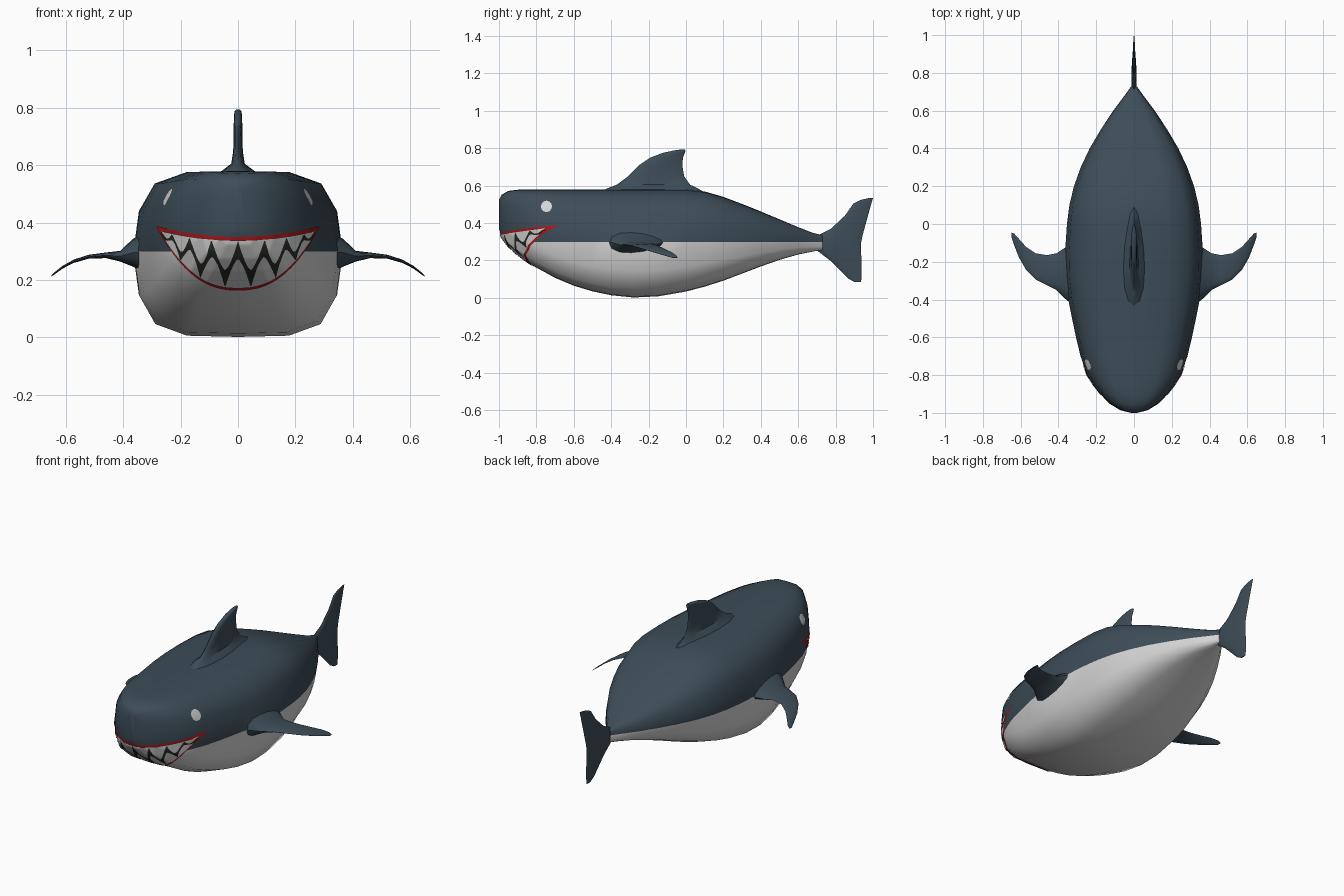
import bpy, bmesh, math
from mathutils import Vector
from mathutils.bvhtree import BVHTree

if "Cube" in bpy.data.objects:
    bpy.data.objects.remove(bpy.data.objects["Cube"])


def material(name, rgb):
    m = bpy.data.materials.new(name)
    m.diffuse_color = (*rgb, 1)
    m.use_nodes = True
    m.node_tree.nodes["Principled BSDF"].inputs["Base Color"].default_value = m.diffuse_color
    return m


SLATE = material("slate_skin", (0.047, 0.074, 0.097))
WHITE = material("pale_white", (0.66, 0.66, 0.66))
RED = material("lip_red", (0.42, 0.008, 0.01))
DARK = material("mouth_dark", (0.021, 0.025, 0.018))


def finish(name, bm, mats, mirror=False, angle=40):
    me = bpy.data.meshes.new(name)
    bm.to_mesh(me)
    bm.free()
    ob = bpy.data.objects.new(name, me)
    bpy.context.collection.objects.link(ob)
    for m in mats:
        me.materials.append(m)
    bpy.ops.object.select_all(action='DESELECT')
    ob.select_set(True)
    bpy.context.view_layer.objects.active = ob
    bpy.ops.object.shade_smooth_by_angle(angle=math.radians(angle))
    if mirror:
        ob.modifiers.new("mirror", 'MIRROR')
    return ob


def loft(rings):
    """Skin a list of closed rings and cap both ends."""
    bm = bmesh.new()
    vr = [[bm.verts.new(p) for p in r] for r in rings]
    n = len(vr[0])
    for a, b in zip(vr, vr[1:]):
        for i in range(n):
            j = (i + 1) % n
            bm.faces.new((a[i], a[j], b[j], b[i]))
    bm.faces.new(vr[0])
    bm.faces.new(vr[-1])
    bmesh.ops.recalc_face_normals(bm, faces=bm.faces)
    return bm


# Body: boxy 16-sided section swept along y (y, half width, bottom, top)
stations = [
    (-1.0, .015, .37, .525), (-.985, .075, .325, .552), (-.95, .13, .277, .572),
    (-.9, .18, .232, .578), (-.85, .217, .195, .58), (-.8, .246, .162, .58),
    (-.7, .283, .107, .58), (-.6, .307, .065, .58), (-.5, .328, .035, .58),
    (-.4, .348, .014, .58), (-.28, .362, .002, .58), (-.15, .365, .008, .58),
    (0, .355, .034, .58), (.1, .342, .06, .569), (.2, .318, .092, .54),
    (.3, .282, .13, .502), (.4, .235, .168, .462), (.5, .176, .203, .42),
    (.6, .11, .232, .378), (.68, .05, .248, .347), (.73, .014, .256, .335)]
quarter = [(0, 1), (.49, .985), (.795, .845), (.945, .51), (1, 0)]
half = quarter + [(x, -z) for x, z in quarter[-2::-1]]
section = half + [(-x, z) for x, z in half[-2:0:-1]]
body_bm = loft([[(w * x, y, (lo + hi) / 2 + (hi - lo) / 2 * z) for x, z in section]
                for y, w, lo, hi in stations])

# Pale belly below a level cut line
bmesh.ops.bisect_plane(body_bm, geom=body_bm.verts[:] + body_bm.edges[:] + body_bm.faces[:],
                       plane_co=(0, 0, .3), plane_no=(0, 0, 1))
for f in body_bm.faces:
    f.material_index = int(f.calc_center_median().z < .3)
tree = BVHTree.FromBMesh(body_bm)
finish("body", body_bm, [SLATE, WHITE], angle=50)


def blade(c0, c1, t, n=14):
    """Teardrop fin section: (chord position, thickness) pairs."""
    pts = []
    for i in range(n):
        a = 2 * math.pi * i / n
        u = (1 - math.cos(a)) / 2
        pts.append((c0 + (c1 - c0) * u, t * math.sin(a) * (1.2 - .5 * u)))
    return pts


# Dorsal fin (z, front, back, half thickness)
dorsal = [(.55, -.47, .12, .08), (.582, -.43, .07, .055), (.605, -.37, .022, .024),
          (.65, -.31, -.01, .017), (.71, -.25, -.02, .016), (.75, -.19, -.016, .015),
          (.775, -.125, -.006, .014), (.787, -.07, -.003, .012), (.794, -.025, -.007, .006)]
finish("dorsal_fin", loft([[(t, y, z) for y, t in blade(a, b, h)] for z, a, b, h in dorsal]), [SLATE])

# Tail fin
tail = [(.085, .9, .936, .003), (.105, .865, .938, .005), (.15, .82, .939, .007),
        (.2, .77, .938, .009), (.25, .705, .936, .012), (.29, .68, .935, .014),
        (.335, .705, .944, .012), (.37, .775, .954, .009), (.44, .85, .973, .007),
        (.505, .895, .991, .005), (.524, .935, .997, .004), (.534, .98, 1.0, .002)]
finish("tail_fin", loft([[(t, y, z) for y, t in blade(a, b, h)] for z, a, b, h in tail]), [SLATE])

# Pectoral fins (x, front, back, height, half thickness)
pectoral = [(.31, -.44, -.08, .295, .075), (.365, -.395, -.125, .295, .05),
            (.41, -.35, -.155, .283, .019), (.46, -.325, -.165, .286, .01),
            (.52, -.295, -.155, .281, .007), (.57, -.245, -.122, .266, .006),
            (.61, -.175, -.078, .245, .005), (.635, -.11, -.05, .226, .004),
            (.649, -.07, -.045, .214, .002)]
finish("pectoral_fins", loft([[(x, y, z + t) for y, t in blade(a, b, h)]
                              for x, a, b, z, h in pectoral]), [SLATE], mirror=True)


def on_skin(origin, direction, offset):
    hit, normal, _, _ = tree.ray_cast(Vector(origin), Vector(direction))
    return hit + normal * offset


def plate(name, mat, half_width, lo, hi, offset, nx=160, nz=16):
    """Thin painted patch between two curves, laid on the skin from the front."""
    bm = bmesh.new()
    grid = []
    for i in range(nx + 1):
        x = half_width * (2 * i / nx - 1)
        a, b = lo(x), max(lo(x), hi(x))
        grid.append([bm.verts.new(on_skin((x + 1e-5, -2, a + (b - a) * j / nz), (0, 1, 0), offset))
                     for j in range(nz + 1)])
    for p, q in zip(grid, grid[1:]):
        for j in range(nz):
            bm.faces.new((p[j], q[j], q[j + 1], p[j + 1]))
    bmesh.ops.dissolve_degenerate(bm, dist=1e-6, edges=bm.edges)
    return finish(name, bm, [mat])


# Mouth: red lips, dark inside, two rows of interlocking teeth
def lip_hi(x): return .35 + .037 * (x / .28) ** 2
def lip_lo(x): return .165 + .215 * (abs(x) / .28) ** 2.4
def in_hi(x): return lip_hi(x) - .012
def in_lo(x): return lip_lo(x) + .011


def tooth(x, edges):
    """Height 0..1 of the tooth row at x, pointed between the given edges."""
    x = abs(x)
    for a, b in zip(edges, edges[1:]):
        if a <= x <= b:
            return 1 - abs(2 * (x - a) / (b - a) - 1) ** 1.5
    return 0


def upper_tip(x):
    return in_hi(x) - .62 * (in_hi(x) - in_lo(x)) * tooth(x, (0, .09, .165, .225, .27))


def lower_tip(x):
    return in_lo(x) + .62 * (in_hi(x) - in_lo(x)) * tooth(x, (-.045, .045, .13, .197, .25))


plate("lips", RED, .28, lip_lo, lip_hi, .002)
plate("mouth_inside", DARK, .264, in_lo, in_hi, .004)
plate("upper_teeth", WHITE, .262, upper_tip, in_hi, .006)
plate("lower_teeth", WHITE, .248, in_lo, lower_tip, .006)

# Eyes: small pale discs laid on the skin from the side
bm = bmesh.new()
bm.faces.new([bm.verts.new(on_skin((2, -.745 + .03 * math.cos(a), .488 + .03 * math.sin(a)),
                                   (-1, 0, 0), .004))
              for a in (2 * math.pi * k / 12 for k in range(12))])
bmesh.ops.poke(bm, faces=bm.faces)
for v in bm.verts:
    if len(v.link_faces) == 12:
        v.co = on_skin((2, -.745, .488), (-1, 0, 0), .006)
finish("eyes", bm, [WHITE], mirror=True)
